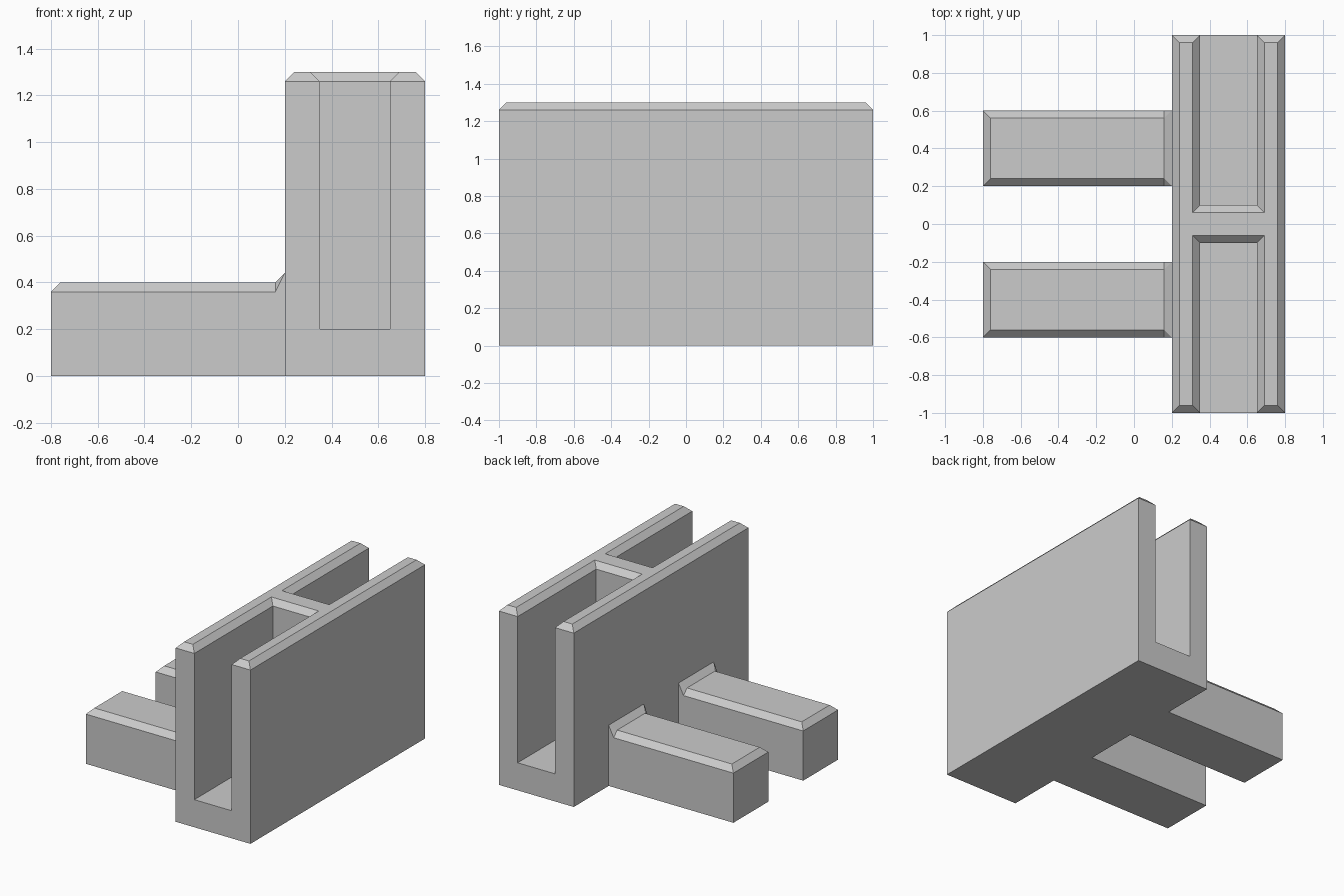
import bpy
import bmesh

cube = bpy.data.objects.get("Cube")
if cube:
    bpy.data.objects.remove(cube, do_unlink=True)

grey = bpy.data.materials.new("plain grey")
grey.use_nodes = True
COLOUR = (0.6, 0.6, 0.6, 1)
grey.diffuse_color = COLOUR
grey.node_tree.nodes["Principled BSDF"].inputs["Base Color"].default_value = COLOUR

CHAMFER = 0.04


def finish(name, bm, location):
    """Weld, merge coplanar faces and turn the mesh into an object."""
    bmesh.ops.remove_doubles(bm, verts=bm.verts, dist=1e-4)
    bmesh.ops.dissolve_limit(bm, angle_limit=0.01, verts=bm.verts, edges=bm.edges)
    bmesh.ops.recalc_face_normals(bm, faces=bm.faces)
    mesh = bpy.data.meshes.new(name)
    bm.to_mesh(mesh)
    bm.free()
    mesh.materials.append(grey)
    obj = bpy.data.objects.new(name, mesh)
    obj.location = location
    bpy.context.collection.objects.link(obj)
    return obj


def ring(bm, outline, z):
    return [bm.verts.new((x, y, z)) for x, y in outline]


def bridge(bm, low, high):
    for i in range(len(low)):
        j = (i + 1) % len(low)
        bm.faces.new((low[i], low[j], high[j], high[i]))


# Slotted block: H-shaped walls standing on a solid base
half_x, half_y, slot_x, web_y = 0.3, 1.0, 0.15, 0.1
floor_z, height = 0.2, 1.3


def h_outline(c):
    ox, oy, sx, wy = half_x - c, half_y - c, slot_x + c, web_y - c
    half = [(ox, oy), (sx, oy), (sx, wy), (-sx, wy), (-sx, oy), (-ox, oy)]
    return half + [(-x, -y) for x, y in half]


bm = bmesh.new()
h = h_outline(0)
foot = ring(bm, h, floor_z)
shoulder = ring(bm, h, height - CHAMFER)
crown = ring(bm, h_outline(CHAMFER), height)
bridge(bm, foot, shoulder)
bridge(bm, shoulder, crown)
bm.faces.new(crown)
for k in (1, 7):  # slot floors
    bm.faces.new(foot[k:k + 4])
rect = [p for p in h if abs(p[1]) == half_y]
bottom = ring(bm, rect, 0)
bridge(bm, bottom, ring(bm, rect, floor_z))
bm.faces.new(bottom[::-1])
finish("slotted_block", bm, (0.5, 0, 0))


# Two chamfered feet, each flaring up where it meets the block
def make_foot(name, y):
    bm = bmesh.new()
    tip, root, w, top = -0.8, 0.2, 0.2, 0.4
    c = CHAMFER
    sides = []
    for s in (-1, 1):
        points = [(tip, w, 0), (root, w, 0), (root, w, top + c),
                  (root - c, w, top - c), (tip, w, top - c),
                  (tip + c, w - c, top), (root - c, w - c, top)]
        v = [bm.verts.new((px, s * py, pz)) for px, py, pz in points]
        bm.faces.new(v[:5])                      # side
        bm.faces.new((v[3], v[4], v[5], v[6]))   # side chamfer
        bm.faces.new((v[2], v[3], v[6]))         # flare corner
        sides.append(v)
    a, b = sides
    # bottom, tip, tip chamfer, top, flare, hidden end
    for i, j in ((0, 1), (0, 4), (4, 5), (5, 6), (6, 2), (1, 2)):
        bm.faces.new((a[i], a[j], b[j], b[i]))
    finish(name, bm, (0, y, 0))


make_foot("front_foot", -0.4)
make_foot("back_foot", 0.4)
